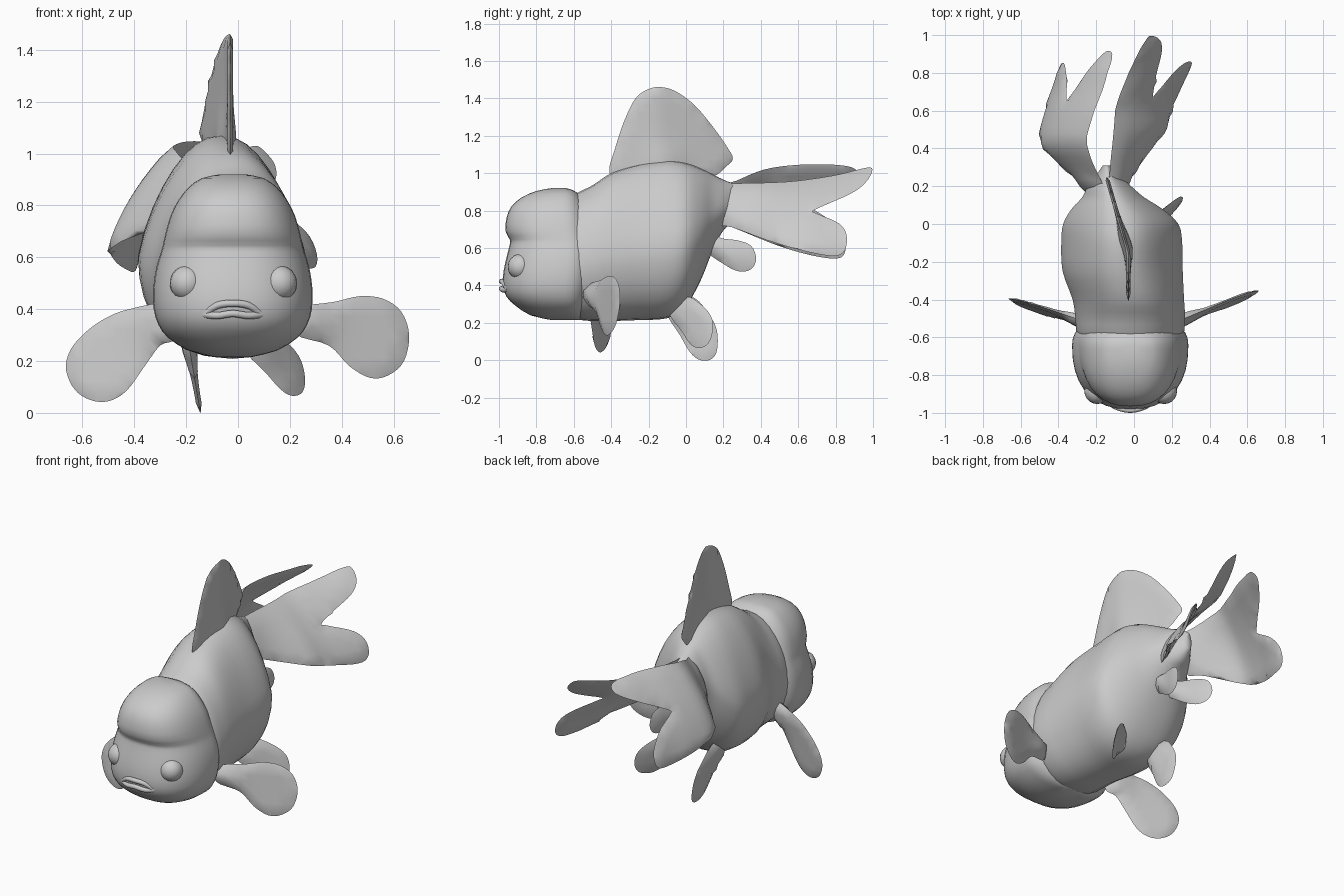
import bpy, math
from mathutils import Vector
from mathutils.geometry import delaunay_2d_cdt

if "Cube" in bpy.data.objects:
    bpy.data.objects.remove(bpy.data.objects["Cube"])


def make(name, verts, faces):
    me = bpy.data.meshes.new(name)
    me.from_pydata(verts, [], faces)
    me.validate()
    ob = bpy.data.objects.new(name, me)
    bpy.context.collection.objects.link(ob)
    for o in bpy.context.selected_objects:
        o.select_set(False)
    ob.select_set(True)
    bpy.context.view_layer.objects.active = ob
    bpy.ops.object.mode_set(mode='EDIT')
    bpy.ops.mesh.select_all(action='SELECT')
    bpy.ops.mesh.normals_make_consistent(inside=False)
    bpy.ops.object.mode_set(mode='OBJECT')
    bpy.ops.object.shade_smooth_by_angle(angle=math.radians(60))
    return ob


def spline(pts, steps, closed=False):
    """Catmull-Rom through tuples of any length."""
    n, out = len(pts), []
    for i in range(n if closed else n - 1):
        ids = [i - 1, i, i + 1, i + 2]
        ids = [j % n if closed else min(max(j, 0), n - 1) for j in ids]
        quad = list(zip(*[pts[j] for j in ids]))
        for s in range(steps):
            t = s / steps
            out.append(tuple(0.5 * (2 * b + (c - a) * t + (2 * a - 5 * b + 4 * c - d) * t * t
                                    + (3 * b - a - 3 * c + d) * t ** 3) for a, b, c, d in quad))
    return out if closed else out + [pts[-1]]


def interp(table, x):
    if x <= table[0][0]:
        return table[0][1]
    for (a, p), (b, q) in zip(table, table[1:]):
        if x <= b:
            return p + (q - p) * (x - a) / (b - a)
    return table[-1][1]


def loft(name, rings):
    n = len(rings[0])
    verts = [v for r in rings for v in r]
    faces = [(k * n + i, k * n + (i + 1) % n, (k + 1) * n + (i + 1) % n, (k + 1) * n + i)
             for k in range(len(rings) - 1) for i in range(n)]
    faces += [tuple(range(n)), tuple(range(len(verts) - n, len(verts)))]
    return make(name, verts, faces)


def power(c, e):
    return math.copysign(abs(c) ** e, c)


def fin(name, outline, depth, place, root, flare=0.02, t=0.011):
    """Thin lens-shaped sheet: 2D outline, depth(u, v), place(u, v, depth) -> 3D."""
    loop = spline(outline, 4, True)
    n, step = len(loop), 0.04
    us, vs = [p[0] for p in loop], [p[1] for p in loop]
    pts = [Vector(p) for p in loop]
    for i in range(1, int((max(us) - min(us)) / step) + 1):
        for j in range(1, int((max(vs) - min(vs)) / step) + 1):
            p = Vector((min(us) + i * step, min(vs) + j * step))
            if min((p - q).length for q in pts[:n]) > 0.018:
                pts.append(p)
    co, _, tris, orig, _, _ = delaunay_2d_cdt(
        pts, [(i, (i + 1) % n) for i in range(n)], [], 1, 1e-5)
    verts, front, back = [], {}, {}
    for i in sorted({i for f in tris for i in f}):
        u, v = co[i]
        w = depth(u, v)
        front[i] = back[i] = len(verts)
        if any(o < n for o in orig[i]):
            verts.append(place(u, v, w))
        else:
            d = (co[i] - Vector(root)).length
            k = t + flare * math.exp(-(d / 0.1) ** 2)
            verts += [place(u, v, w + k), place(u, v, w - k)]
            back[i] += 1
    faces = [[front[i] for i in f] for f in tris] + [[back[i] for i in reversed(f)] for f in tris]
    return make(name, verts, faces)


def side(u, v, w):
    return (w, u, v)


def facing(u, v, w):
    return (u, w, v)


# Body: rings along y (y, centre x, half width, bottom z, top z)
body = [(-0.72, -0.02, 0.18, 0.30, 0.80), (-0.60, -0.02, 0.275, 0.225, 0.885),
        (-0.50, -0.02, 0.29, 0.21, 0.935), (-0.40, -0.03, 0.295, 0.21, 1.0),
        (-0.25, -0.06, 0.318, 0.215, 1.05), (-0.10, -0.065, 0.32, 0.225, 1.07),
        (0.0, -0.07, 0.305, 0.29, 1.055), (0.08, -0.09, 0.24, 0.43, 1.025),
        (0.14, -0.11, 0.165, 0.58, 0.995), (0.20, -0.13, 0.115, 0.695, 0.965),
        (0.26, -0.14, 0.06, 0.74, 0.94), (0.31, -0.145, 0.02, 0.80, 0.90)]
rings = []
for y, cx, hw, z0, z1 in spline(body, 3):
    zc = z0 + 0.45 * (z1 - z0)
    taper = 0.1 + 0.2 * min(1, max(0, (y + 0.6) / 0.4))
    ring = []
    for i in range(32):
        c, s = math.cos(i * math.pi / 16), math.sin(i * math.pi / 16)
        h = z1 - zc if s > 0 else zc - z0
        wid = 1 - taper * max(s, 0)
        ring.append((cx + hw * wid * power(c, 0.88), y, zc + h * power(s, 0.96)))
    rings.append(ring)
loft("body", rings)

# Head: horizontal rings (z, front y, back y, half width), with brow crease
head = [(0.215, -0.72, -0.56, 0.07), (0.24, -0.83, -0.54, 0.17), (0.29, -0.91, -0.52, 0.25),
        (0.34, -0.96, -0.505, 0.287), (0.40, -0.98, -0.49, 0.305), (0.48, -0.975, -0.48, 0.307),
        (0.56, -0.957, -0.48, 0.295), (0.62, -0.942, -0.485, 0.277), (0.645, -0.942, -0.49, 0.27),
        (0.69, -0.965, -0.50, 0.26), (0.76, -0.96, -0.515, 0.24), (0.82, -0.935, -0.535, 0.21),
        (0.87, -0.88, -0.56, 0.17), (0.905, -0.80, -0.595, 0.12), (0.92, -0.72, -0.64, 0.05)]
rings = []
for z, yf, yb, hw in spline(head, 2):
    yc = yb + 0.32 * (yf - yb)
    ring = []
    for i in range(36):
        c, s = math.cos(i * math.pi / 18), math.sin(i * math.pi / 18)
        ly = yb - yc if s > 0 else yc - yf
        ring.append((-0.02 + hw * power(c, 0.82), yc + ly * power(s, 0.86), z))
    rings.append(ring)
loft("head", rings)

# Eyes
for name, x in (("left_eye", -0.195), ("right_eye", 0.16)):
    bpy.ops.mesh.primitive_uv_sphere_add(segments=20, ring_count=12, radius=0.068,
                                         location=(x, -0.885, 0.5))
    bpy.context.object.name = name
    bpy.ops.object.shade_smooth()

# Lips: down-turned tubes with a gap between them
for name, mid in (("upper_lip", 0.422), ("lower_lip", 0.383)):
    cu = bpy.data.curves.new(name, 'CURVE')
    cu.dimensions, cu.bevel_depth, cu.bevel_resolution = '3D', 0.014, 3
    cu.use_fill_caps = True
    sp = cu.splines.new('POLY')
    path = spline([(-0.13, -0.95, 0.38), (-0.08, -0.975, mid - 0.008), (-0.02, -0.986, mid),
                   (0.04, -0.975, mid - 0.008), (0.09, -0.95, 0.38)], 4)
    sp.points.add(len(path) - 1)
    for p, q in zip(sp.points, path):
        p.co = (*q, 1)
    bpy.context.collection.objects.link(bpy.data.objects.new(name, cu))

# Dorsal fin
fin("dorsal_fin",
    [(-0.41, 1.01), (-0.38, 1.13), (-0.33, 1.28), (-0.27, 1.40), (-0.2, 1.45), (-0.13, 1.46),
     (-0.05, 1.435), (0.05, 1.36), (0.15, 1.24), (0.22, 1.14), (0.25, 1.08), (0.22, 1.04),
     (0.13, 0.98), (-0.1, 0.98), (-0.35, 0.96)],
    lambda y, z: -0.03 - 0.115 * max(0, (y + 0.15) / 0.4), side, (-0.1, 1.05))

# Two forked tail fins: top edge x along y, then spreading outward going down
edge_r = spline([(0.15, -0.14), (0.3, -0.13), (0.6, -0.1), (0.75, -0.05), (0.9, 0.02),
                 (1.0, 0.08)], 5)
top_r = [(0.3, 0.95), (0.6, 0.96), (0.8, 0.99), (0.97, 1.03)]


def right_tail(y, z):
    d = interp(top_r, y) - z
    return interp(edge_r, y) + interp([(0.15, 0.35), (0.5, 1)], y) * (1.25 * d - 1.2 * d * d)


fin("right_tail_fin",
    [(0.16, 0.74), (0.18, 0.93), (0.27, 0.945), (0.45, 0.95), (0.6, 0.96), (0.8, 0.99),
     (0.97, 1.03), (0.995, 1.01), (0.96, 0.95), (0.88, 0.89), (0.69, 0.805), (0.70, 0.785),
     (0.82, 0.73), (0.86, 0.66), (0.84, 0.575), (0.75, 0.56), (0.5, 0.62), (0.25, 0.71)],
    right_tail, side, (0.2, 0.84))
edge_l = spline([(0.15, -0.15), (0.25, -0.18), (0.35, -0.23), (0.45, -0.25), (0.6, -0.21),
                 (0.75, -0.155), (0.92, -0.11)], 5)
top_l = [(0.2, 0.94), (0.45, 1.03), (0.6, 1.045), (0.8, 1.045), (0.9, 1.025)]


def left_tail(y, z):
    d = interp(top_l, y) - z
    return interp(edge_l, y) - interp([(0.15, 0.6), (0.4, 1)], y) * (0.95 * d - 0.85 * d * d)


fin("left_tail_fin",
    [(0.16, 0.74), (0.18, 0.92), (0.27, 0.96), (0.42, 1.02), (0.6, 1.045), (0.8, 1.045),
     (0.9, 1.025), (0.91, 0.98), (0.82, 0.92), (0.67, 0.84), (0.67, 0.815), (0.78, 0.74),
     (0.85, 0.64), (0.83, 0.55), (0.7, 0.555), (0.5, 0.61), (0.25, 0.71)],
    left_tail, side, (0.2, 0.84))

# Pectoral fins
fin("right_pectoral_fin",
    [(0.22, 0.40), (0.37, 0.428), (0.47, 0.45), (0.56, 0.44), (0.63, 0.39), (0.66, 0.3),
     (0.64, 0.2), (0.58, 0.145), (0.51, 0.135), (0.43, 0.18), (0.35, 0.26), (0.22, 0.305)],
    lambda x, z: -0.51 + 0.4 * (x - 0.27) + 0.1 * (z - 0.3), facing, (0.26, 0.36), 0.025)
fin("left_pectoral_fin",
    [(-0.25, 0.42), (-0.42, 0.40), (-0.52, 0.36), (-0.6, 0.3), (-0.65, 0.235), (-0.663, 0.165),
     (-0.63, 0.09), (-0.57, 0.05), (-0.5, 0.045), (-0.43, 0.085), (-0.36, 0.18), (-0.3, 0.26),
     (-0.24, 0.29)],
    lambda x, z: -0.52 + 0.36 * (-x - 0.3) + 0.1 * (z - 0.25), facing, (-0.28, 0.35), 0.025)

# Pelvic fins
fin("left_pelvic_fin",
    [(-0.11, 0.27), (-0.03, 0.13), (0.02, 0.045), (0.07, 0.003), (0.13, 0.003), (0.165, 0.05),
     (0.165, 0.16), (0.12, 0.25), (0.05, 0.33), (-0.05, 0.36)],
    lambda y, z: -0.145 - 0.17 * z, side, (-0.03, 0.27))
fin("right_pelvic_fin",
    [(-0.09, 0.26), (-0.02, 0.15), (0.02, 0.09), (0.06, 0.066), (0.11, 0.08), (0.14, 0.14),
     (0.14, 0.22), (0.09, 0.29), (0.0, 0.34)],
    lambda y, z: 0.03 + 0.9 * (y + 0.08) + 0.3 * (0.24 - z), side, (-0.03, 0.27))

# Anal fins, a spread pair
for name, s in (("right_anal_fin", 1), ("left_anal_fin", -1)):
    fin(name,
        [(0.09, 0.60), (0.2, 0.515), (0.28, 0.476), (0.345, 0.485), (0.375, 0.54), (0.35, 0.61),
         (0.28, 0.64), (0.2, 0.65), (0.12, 0.67)],
        lambda y, z: -0.11 + s * (0.03 + 0.35 * (y - 0.1)) - 0.1 * (y - 0.1), side, (0.13, 0.62))
